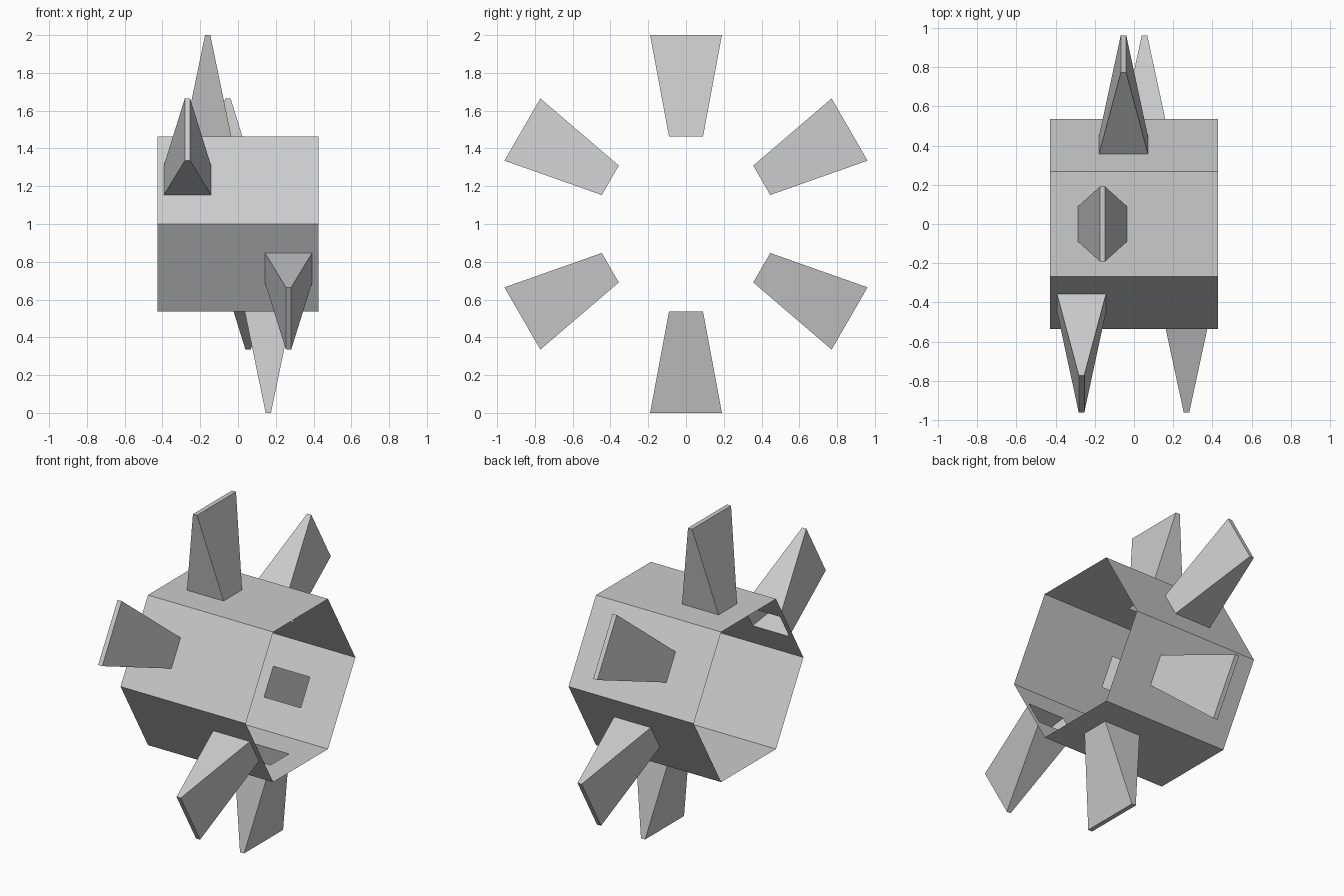
import bpy
import bmesh
from math import radians, sin, cos, sqrt

if "Cube" in bpy.data.objects:
    bpy.data.objects.remove(bpy.data.objects["Cube"])

HALF_LEN = 0.427          # drum half length along x
APOTHEM = 0.463           # drum centre to flat face
HALF_SIDE = APOTHEM / sqrt(3)
STEP = 0.107              # sideways shift from one tooth to the next
BASE = (0.125, 0.09)      # tooth half sizes at the drum (x, tangent)
TIP = (0.014, 0.19)       # tooth half sizes at the outer end


def loop(bm, angle, r, cx, half):
    """Rectangle of four verts facing outward at radius r around the x axis."""
    hx, hs = half
    verts = []
    for sx, ss in ((-1, -1), (-1, 1), (1, 1), (1, -1)):
        s = ss * hs
        verts.append(bm.verts.new((cx + sx * hx,
                                   r * cos(angle) - s * sin(angle),
                                   1 + r * sin(angle) + s * cos(angle))))
    return verts


def bridge(bm, a, b):
    for k in range(4):
        n = (k + 1) % 4
        bm.faces.new((a[k], a[n], b[n], b[k]))


def finish(bm, name):
    bmesh.ops.remove_doubles(bm, verts=bm.verts, dist=1e-4)
    mesh = bpy.data.meshes.new(name)
    bm.to_mesh(mesh)
    bm.free()
    bpy.context.collection.objects.link(bpy.data.objects.new(name, mesh))


# Each tooth sits on one drum face, spiralling along the axis
places = [(radians(150 - 60 * i), (i - 2.5) * STEP) for i in range(6)]

# Open-ended hexagonal drum, each panel with an opening under its tooth
bm = bmesh.new()
for angle, x in places:
    bridge(bm, loop(bm, angle, APOTHEM, 0, (HALF_LEN, HALF_SIDE)),
           loop(bm, angle, APOTHEM, x, BASE))
finish(bm, "hex_drum")

# Hollow wedge teeth, open toward the drum
for i, (angle, x) in enumerate(places):
    bm = bmesh.new()
    tip = loop(bm, angle, 1.0, x, TIP)
    bridge(bm, loop(bm, angle, APOTHEM, x, BASE), tip)
    bm.faces.new(tip)
    finish(bm, f"wedge_tooth_{i + 1}")
